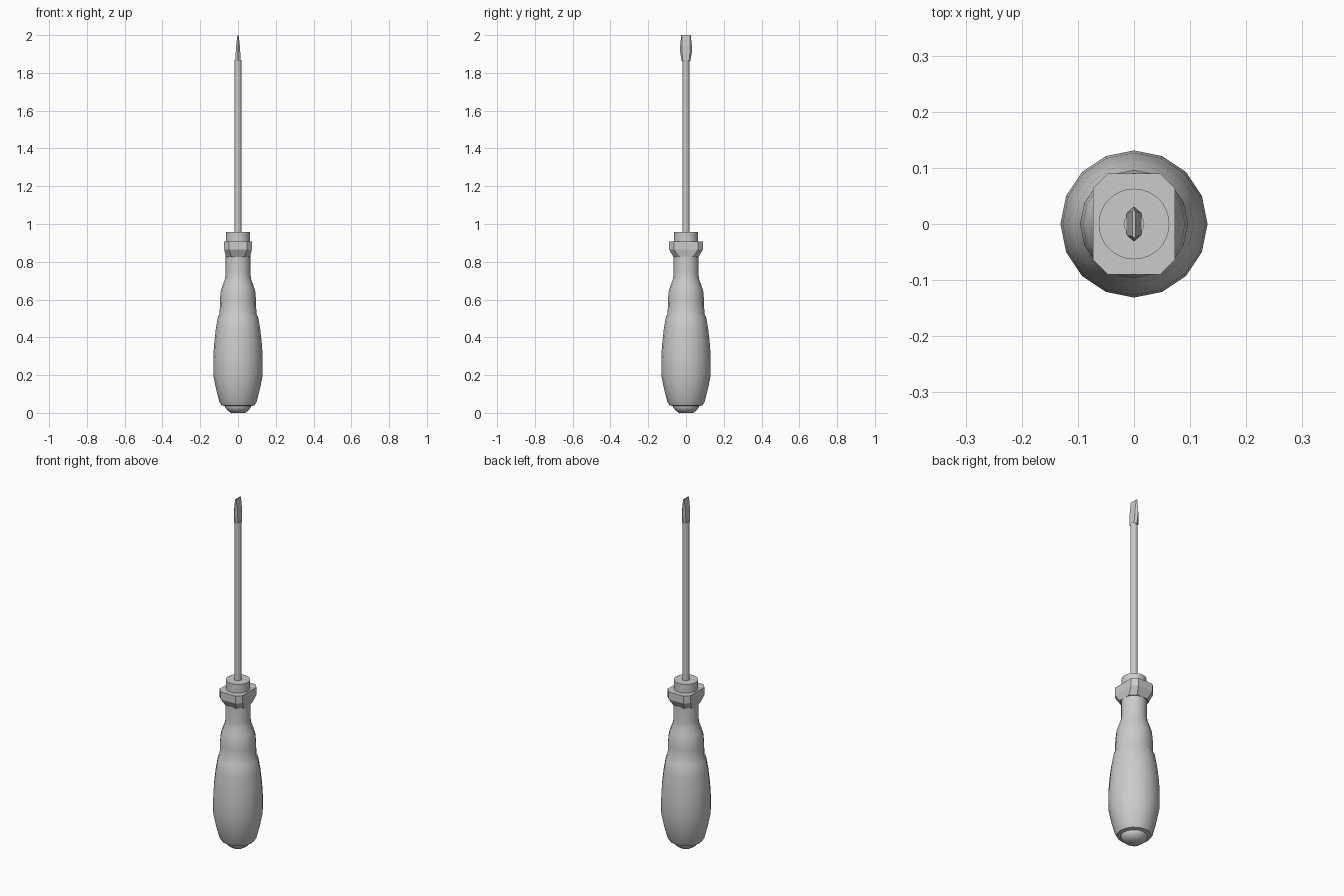
import bpy, math

if "Cube" in bpy.data.objects:
    bpy.data.objects.remove(bpy.data.objects["Cube"])


def loft(name, rings, smooth=40):
    """Skin a stack of equal-length rings and cap both ends."""
    n = len(rings[0])
    verts = [p for ring in rings for p in ring]
    faces = [tuple(range(n))[::-1],
             tuple(range((len(rings) - 1) * n, len(rings) * n))]
    for k in range(len(rings) - 1):
        for i in range(n):
            j = (i + 1) % n
            faces.append((k * n + i, k * n + j, (k + 1) * n + j, (k + 1) * n + i))
    mesh = bpy.data.meshes.new(name)
    mesh.from_pydata(verts, [], faces)
    obj = bpy.data.objects.new(name, mesh)
    bpy.context.collection.objects.link(obj)
    if smooth:
        bpy.ops.object.select_all(action='DESELECT')
        obj.select_set(True)
        bpy.context.view_layer.objects.active = obj
        bpy.ops.object.shade_smooth_by_angle(angle=math.radians(smooth))
    return obj


def circle(r, z, n):
    return [(r * math.cos(math.tau * i / n), r * math.sin(math.tau * i / n), z)
            for i in range(n)]


def chamfered(x, y, c, z):
    return [(x, y - c, z), (x - c, y, z), (c - x, y, z), (-x, y - c, z),
            (-x, c - y, z), (c - x, -y, z), (x - c, -y, z), (x, c - y, z)]


def blade_ring(x, y, flat, z):
    return [(x, flat, z), (0, y, z), (-x, flat, z),
            (-x, -flat, z), (0, -y, z), (x, -flat, z)]


# End button
loft("end_cap", [circle(r, z, 16) for r, z in
     [(0.038, 0), (0.058, 0.015), (0.068, 0.03), (0.068, 0.05)]])

# Turned grip, shoulder and neck
grip = [(0.068, 0.036), (0.088, 0.04), (0.099, 0.06), (0.117, 0.13),
        (0.131, 0.2), (0.131, 0.29), (0.127, 0.36), (0.118, 0.44),
        (0.106, 0.51), (0.097, 0.525), (0.096, 0.59), (0.091, 0.645),
        (0.083, 0.67), (0.069, 0.71), (0.066, 0.735), (0.066, 0.84)]
loft("handle", [circle(r, z, 16) for r, z in grip])

# Anti-roll collar with chamfered corners
loft("collar", [chamfered(0.064, 0.066, 0.03, 0.825),
                chamfered(0.073, 0.09, 0.026, 0.865),
                chamfered(0.073, 0.09, 0.026, 0.908)], smooth=0)

# Ferrule and shaft
loft("ferrule", [circle(0.063, z, 32) for z in (0.9, 0.958)])
loft("shaft", [circle(0.0185, z, 16) for z in (0.95, 1.868)])

# Flat blade: flares in y while thinning in x
loft("blade", [blade_ring(x, y, f, z) for x, y, f, z in
     [(0.014, 0.023, 0.017, 1.862), (0.012, 0.031, 0.021, 1.91),
      (0.010, 0.031, 0.021, 1.945), (0.003, 0.025, 0.022, 2.0)]], smooth=0)
